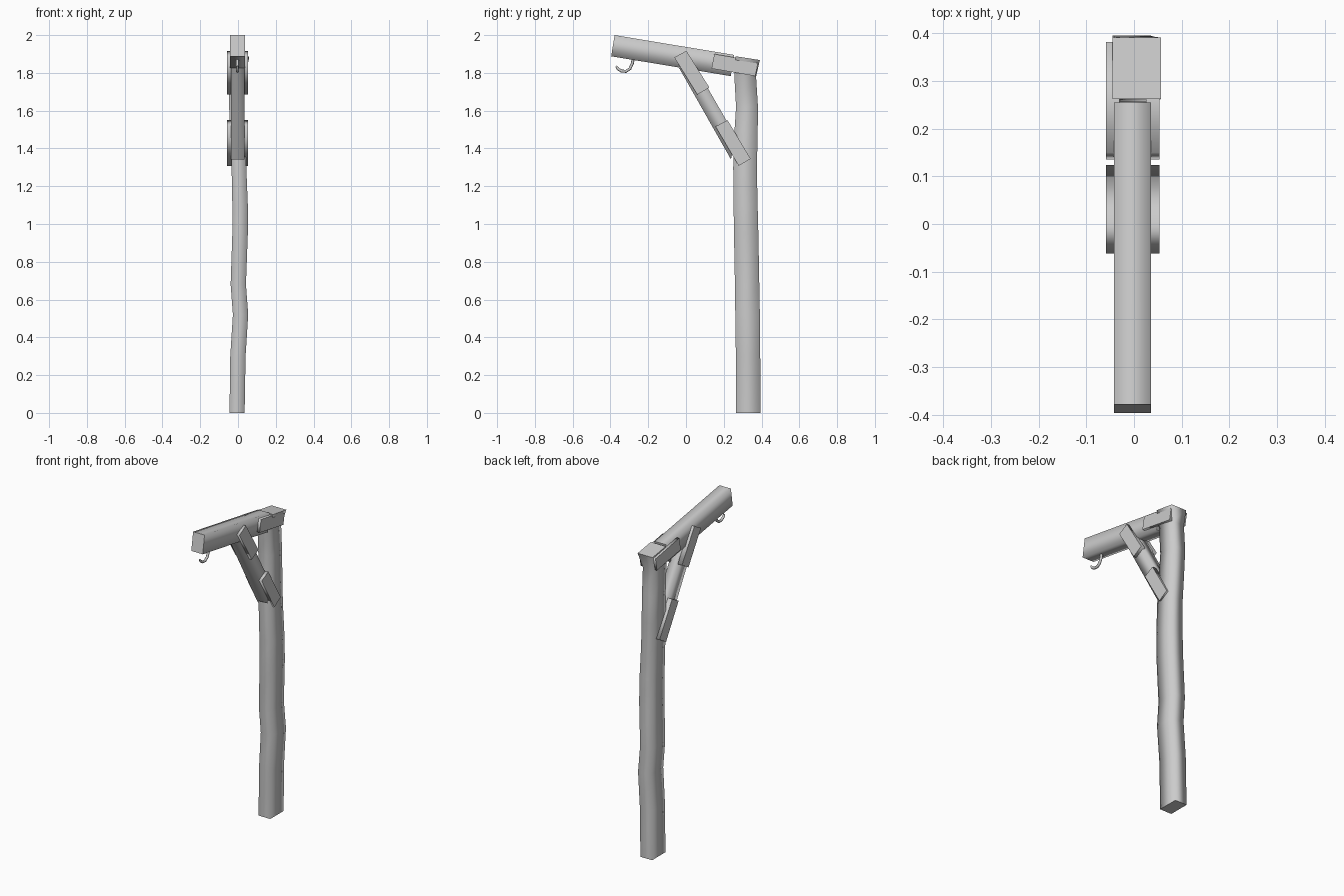
import bpy, bmesh, math
from mathutils import Vector

if "Cube" in bpy.data.objects:
    bpy.data.objects.remove(bpy.data.objects["Cube"])


def finish(name, bm):
    bmesh.ops.recalc_face_normals(bm, faces=bm.faces)
    me = bpy.data.meshes.new(name)
    bm.to_mesh(me)
    bm.free()
    ob = bpy.data.objects.new(name, me)
    bpy.context.collection.objects.link(ob)
    return ob


def loft(name, rings):
    """Four-sided timber: soft long edges, crisp end caps."""
    bm = bmesh.new()
    vs = [[bm.verts.new(p) for p in r] for r in rings]
    for a, b in zip(vs, vs[1:]):
        for i in range(4):
            j = (i + 1) % 4
            bm.faces.new((a[i], a[j], b[j], b[i])).smooth = True
    for r in (vs[0], vs[-1]):
        f = bm.faces.new(r)
        for e in f.edges:
            e.smooth = False
    return finish(name, bm)


def section(x0, x1, a, b):
    """Ring across x through two (y, z) points."""
    return [(x0, *a), (x1, *a), (x1, *b), (x0, *b)]


# crooked post: z, x0, x1, y0, y1
post = [(0, -.045, .035, .265, .395), (.3, -.041, .040, .264, .393),
        (.52, -.027, .054, .261, .391), (.68, -.039, .042, .259, .388),
        (.95, -.030, .052, .254, .383), (1.1, -.030, .052, .252, .379),
        (1.3, -.034, .044, .250, .375), (1.45, -.040, .038, .254, .379),
        (1.62, -.047, .034, .265, .381), (1.78, -.046, .035, .256, .371)]
rings = [section(x0, x1, (y0, z), (y1, z)) for z, x0, x1, y0, y1 in post]
rings.append(section(-.045, .057, (.262, 1.888), (.391, 1.868)))
loft("post", rings)

# sloping arm
loft("arm", [section(-.042, .036, (-.396, 1.888), (-.378, 2.0)),
             section(-.042, .036, (.237, 1.783), (.255, 1.895))])

# diagonal brace
loft("brace", [section(-.038, .034, (-.036, 1.825), (.04, 1.85)),
               section(-.038, .034, (.238, 1.342), (.262, 1.465))])

# joint plates on both sides: corner, length vector, width vector in (y, z)
plates = {
    "arm_plate": [(.150, 1.9), (.382, 1.860), (.367, 1.783), (.135, 1.823)],
    "upper_brace_plate": [(-.062, 1.882), (.002, 1.917), (.124, 1.722), (.060, 1.685)],
    "lower_brace_plate": [(.156, 1.516), (.220, 1.550), (.342, 1.345), (.279, 1.308)],
}
for name, q in plates.items():
    for side, xi, xo in (("left", -.03, -.059), ("right", .025, .053)):
        loft(f"{name}_{side}", [[(x, *p) for p in q] for x in (xi, xo)])

# hook hanging under the arm
cu = bpy.data.curves.new("hook", 'CURVE')
cu.dimensions = '3D'
cu.bevel_depth = .008
cu.bevel_resolution = 2
cu.use_fill_caps = True
pts = [(-.278, 1.885), (-.284, 1.85), (-.297, 1.822), (-.318, 1.808),
       (-.342, 1.81), (-.360, 1.821), (-.370, 1.836)]
sp = cu.splines.new('POLY')
sp.points.add(len(pts) - 1)
for p, (y, z) in zip(sp.points, pts):
    p.co = (-.003, y, z, 1)
    p.radius = 1
sp.points[-1].radius = .6
hook = bpy.data.objects.new("hook", cu)
bpy.context.collection.objects.link(hook)
